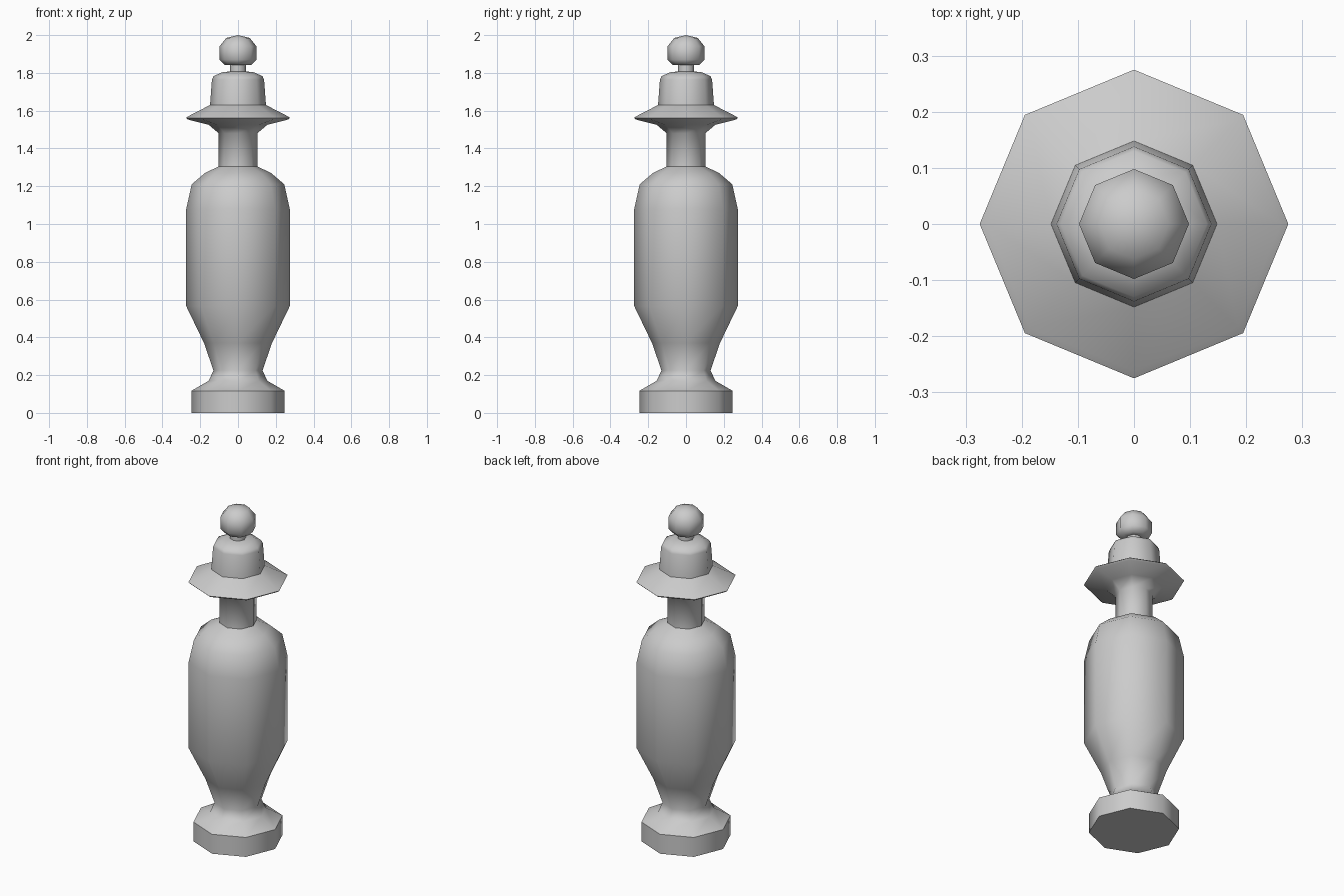
import bpy, bmesh, math

if "Cube" in bpy.data.objects:
    bpy.data.objects.remove(bpy.data.objects["Cube"])

SIDES = 8

mat = bpy.data.materials.new("light grey")
mat.diffuse_color = (0.6, 0.6, 0.6, 1)
mat.use_nodes = True
mat.node_tree.nodes["Principled BSDF"].inputs["Base Color"].default_value = mat.diffuse_color


def lathe(name, profile):
    """Turn a (radius, height) profile into a closed eight-sided solid."""
    bm = bmesh.new()
    rings = []
    for r, z in profile:
        if r == 0:
            rings.append([bm.verts.new((0, 0, z))] * SIDES)
        else:
            rings.append([bm.verts.new((r * math.cos(2 * math.pi * i / SIDES),
                                        r * math.sin(2 * math.pi * i / SIDES), z))
                          for i in range(SIDES)])
    for a, b in zip(rings, rings[1:]):
        for i in range(SIDES):
            j = (i + 1) % SIDES
            bm.faces.new(list(dict.fromkeys((a[i], a[j], b[j], b[i]))))
    bm.faces.new(rings[0][::-1])
    bmesh.ops.recalc_face_normals(bm, faces=bm.faces)
    mesh = bpy.data.meshes.new(name)
    bm.to_mesh(mesh)
    bm.free()
    mesh.materials.append(mat)
    obj = bpy.data.objects.new(name, mesh)
    bpy.context.collection.objects.link(obj)
    bpy.ops.object.select_all(action='DESELECT')
    obj.select_set(True)
    bpy.context.view_layer.objects.active = obj
    bpy.ops.object.shade_smooth_by_angle(angle=math.radians(50))


foot = [(0.247, 0), (0.247, 0.117), (0.155, 0.17), (0.13, 0.225)]
belly = [(0.18, 0.37), (0.274, 0.565), (0.274, 1.08), (0.245, 1.21), (0.175, 1.27)]
neck = [(0.102, 1.305), (0.102, 1.48)]
brim = [(0.155, 1.525), (0.265, 1.553), (0.275, 1.562), (0.262, 1.571), (0.148, 1.63)]
crown = [(0.138, 1.765), (0.13, 1.782), (0.085, 1.803), (0.043, 1.808)]
knob = [(0.043, 1.842), (0.072, 1.843), (0.098, 1.87), (0.098, 1.94),
        (0.062, 1.985), (0, 2.0)]

# whole turned post as one continuous surface
lathe("turned_post", foot + belly + neck + brim + crown + knob)
